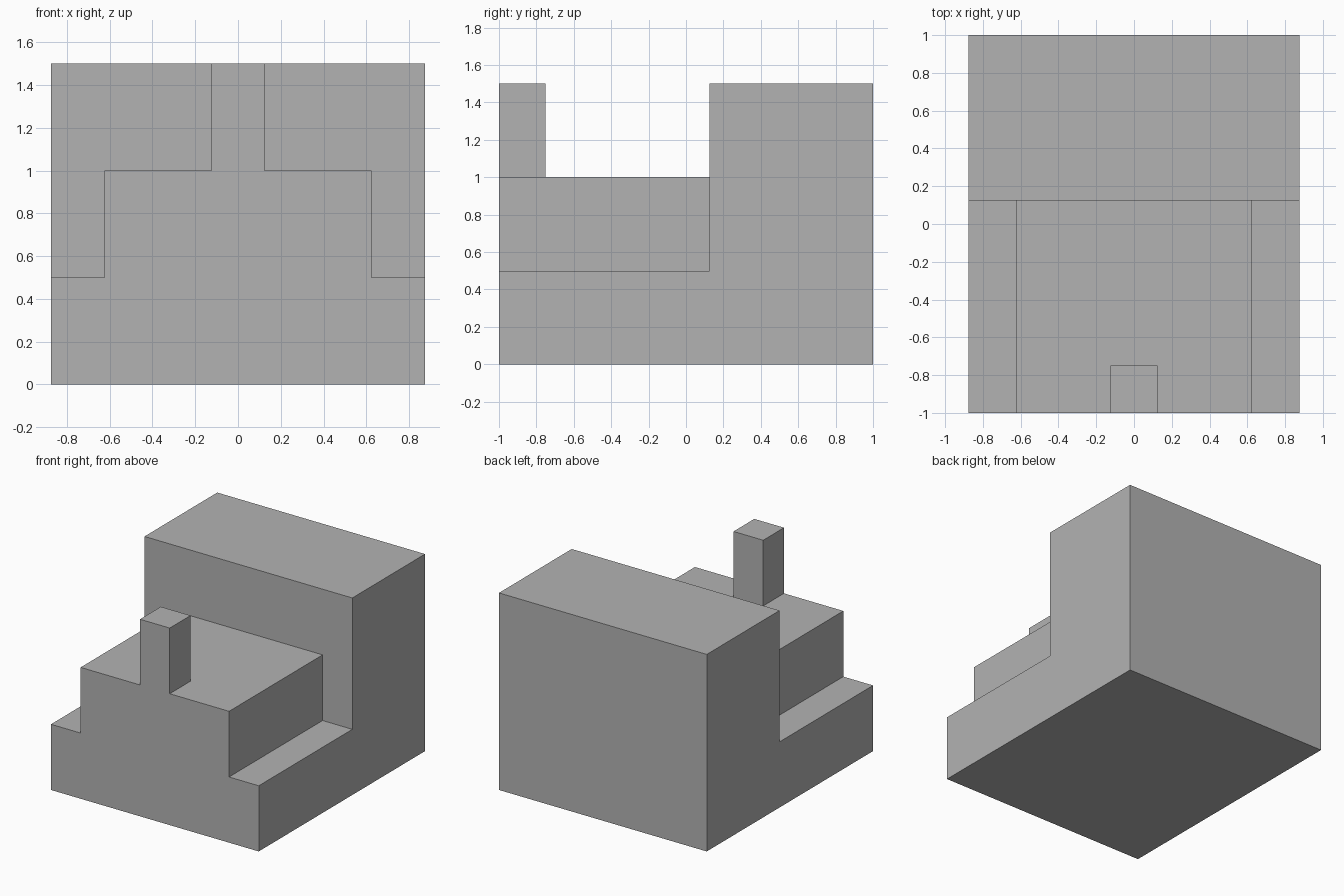
import bpy, bmesh

if "Cube" in bpy.data.objects:
    bpy.data.objects.remove(bpy.data.objects["Cube"])

grey = bpy.data.materials.new("plain grey")
grey.diffuse_color = (0.45, 0.45, 0.45, 1)
grey.use_nodes = True
grey.node_tree.nodes["Principled BSDF"].inputs["Base Color"].default_value = grey.diffuse_color


def extrude_profile(name, points, y0, y1):
    """Solid made from an x-z outline pushed from y0 to y1."""
    bm = bmesh.new()
    face = bm.faces.new([bm.verts.new((x, y0, z)) for x, z in points])
    new = bmesh.ops.extrude_face_region(bm, geom=[face])["geom"]
    verts = [v for v in new if isinstance(v, bmesh.types.BMVert)]
    bmesh.ops.translate(bm, verts=verts, vec=(0, y1 - y0, 0))
    bmesh.ops.recalc_face_normals(bm, faces=bm.faces)
    mesh = bpy.data.meshes.new(name)
    bm.to_mesh(mesh)
    bm.free()
    mesh.materials.append(grey)
    obj = bpy.data.objects.new(name, mesh)
    bpy.context.collection.objects.link(obj)
    return obj


def mirrored(half):
    """Close a right-hand half outline across x = 0."""
    return half + [(-x, z) for x, z in reversed(half)]


# Stepped front body with a low ledge on each side
body = extrude_profile("stepped_block", mirrored(
    [(0.875, 0), (0.875, 0.5), (0.625, 0.5), (0.625, 1)]), -1, 0.125)
# Tall block across the back
rear = extrude_profile("rear_block", mirrored([(0.875, 0), (0.875, 1.5)]), 0.125, 1)
# Small post at the front edge, sunk into the body
post = extrude_profile("front_post", mirrored([(0.125, 0.8), (0.125, 1.5)]), -1, -0.75)

# Fuse everything into one solid and clear seams on flat faces
bpy.context.view_layer.objects.active = body
for part in (rear, post):
    mod = body.modifiers.new("join", 'BOOLEAN')
    mod.operation = 'UNION'
    mod.solver = 'EXACT'
    mod.object = part
    bpy.ops.object.modifier_apply(modifier=mod.name)
    bpy.data.objects.remove(part)

bm = bmesh.new()
bm.from_mesh(body.data)
bmesh.ops.remove_doubles(bm, verts=bm.verts, dist=0.0001)
bmesh.ops.dissolve_limit(bm, angle_limit=0.01, verts=bm.verts, edges=bm.edges)
bm.to_mesh(body.data)
bm.free()
